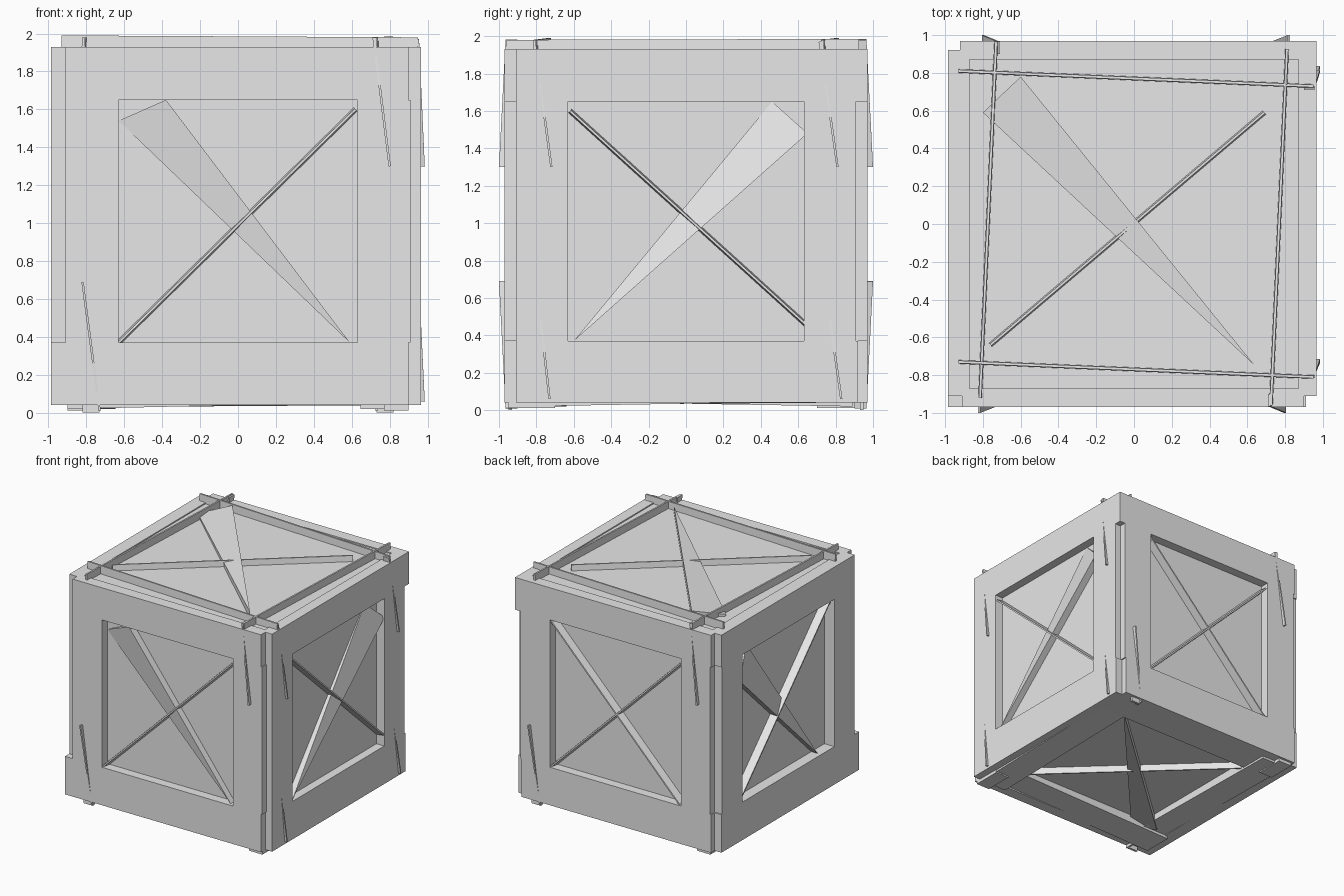
import bpy
import bmesh
from mathutils import Vector

cube = bpy.data.objects.get("Cube")
if cube:
    bpy.data.objects.remove(cube, do_unlink=True)

grey = bpy.data.materials.new("plain_grey")
grey.use_nodes = True
grey.diffuse_color = (0.8, 0.8, 0.8, 1)
grey.node_tree.nodes["Principled BSDF"].inputs["Base Color"].default_value = (0.8, 0.8, 0.8, 1)

# Each side maps (across, up, outward) to the model frame
SIDES = {
    "front": lambda u, v, n: (u, -n, v),
    "left": lambda u, v, n: (n, u, v),
    "back": lambda u, v, n: (-u, n, v),
    "right": lambda u, v, n: (-n, -u, v),
    "top": lambda u, v, n: (u, v, n),
    "bottom": lambda u, v, n: (u, v, -n),
}


def solid(name, side, points):
    """Flat-faced convex piece spanning the given points of one side."""
    bm = bmesh.new()
    for p in points:
        bm.verts.new(SIDES[side](*p))
    bmesh.ops.convex_hull(bm, input=bm.verts[:])
    bmesh.ops.dissolve_limit(bm, angle_limit=0.001, verts=bm.verts[:], edges=bm.edges[:])
    bmesh.ops.recalc_face_normals(bm, faces=bm.faces[:])
    mesh = bpy.data.meshes.new(name)
    bm.to_mesh(mesh)
    bm.free()
    mesh.materials.append(grey)
    obj = bpy.data.objects.new(name, mesh)
    bpy.context.collection.objects.link(obj)


def block(name, side, u, v, n):
    solid(name, side, [(a, b, c) for a in u for b in v for c in n])


def board(name, side, p, q, base, low, high_p, high_q, crest=None):
    """Board standing on edge from p to q, optionally narrower at its crest."""
    p, q = Vector(p), Vector(q)
    across = (q - p).orthogonal().normalized() / 2
    pts = []
    for end, high in ((p, high_p), (q, high_q)):
        for s in (-1, 1):
            pts.append((*(end + across * s * base), low))
            pts.append((*(end + across * s * (crest or base)), high))
    solid(name, side, pts)


def wedge(name, side, raised, sunk, tip, low, high):
    """Twisted brace that sinks into the panel along one edge."""
    solid(name, side, [(*raised, low), (*raised, high), (*sunk, low),
                       (*sunk, low + 0.025), (*tip, low), (*tip, high - 0.01)])


# Core box
block("crate_core", "top", (-0.89, 0.89), (-0.89, 0.89), (0.1, 1.92))

# Upright side frames: outer face distance, then ends of the rails
PANEL = 0.89
for side, face, rail_low, rail_high in (
        ("front", 0.97, (-0.985, 0.9), (-0.91, 0.9)),
        ("left", 0.965, (-0.91, 0.92), (-0.91, 0.97)),
        ("back", 0.97, (-0.9, 0.92), (-0.9, 0.92)),
        ("right", 0.985, (-0.92, 0.91), (-0.92, 0.91))):
    depth = (0.87, face)
    block(side + "_lower_rail", side, rail_low, (0.04, 0.37), depth)
    block(side + "_upper_rail", side, rail_high, (1.65, 1.93), depth)
    block(side + "_stile_a", side, (-0.91, -0.63), (0.37, 1.65), depth)
    block(side + "_stile_b", side, (0.63, 0.91), (0.37, 1.65), depth)

# Diagonal braces standing on edge
for side, p, q in (("front", (-0.63, 0.37), (0.62, 1.6)),
                   ("left", (-0.62, 1.6), (0.65, 0.45)),
                   ("back", (-0.63, 0.37), (0.62, 1.6)),
                   ("back", (-0.63, 1.64), (0.61, 0.37)),
                   ("right", (-0.63, 0.37), (0.63, 1.65))):
    board(side + "_edge_brace", side, p, q, 0.03, PANEL - 0.02, 0.96, 0.96, 0.012)

# Diagonal braces twisted into the panels
wedge("front_twisted_brace", "front", (-0.38, 1.65), (-0.63, 1.54), (0.59, 0.37), PANEL - 0.02, 0.955)
wedge("left_twisted_brace", "left", (0.65, 1.48), (0.46, 1.65), (-0.6, 0.37), PANEL - 0.02, 0.955)
wedge("right_twisted_brace", "right", (-0.63, 1.41), (-0.45, 1.65), (0.45, 0.37), PANEL - 0.02, 0.96)

# Thin slats breaking through the side frames
for side in ("front", "back"):
    board(side + "_lower_slat", side, (-0.82, 0.69), (-0.73, 0.01), 0.012, 0.9, 1.0, 0.965)
    board(side + "_upper_slat", side, (0.8, 1.3), (0.715, 1.98), 0.012, 0.9, 1.0, 0.965)
for p, q in (((-0.72, 1.3), (-0.81, 1.97)), ((0.81, 1.3), (0.715, 1.97)),
             ((-0.73, 0.06), (-0.8, 0.69)), ((0.83, 0.06), (0.74, 0.69))):
    board("left_slat", "left", p, q, 0.012, 0.9, 0.985, 0.955)

# Lid: four narrow boards on edge and two braces
for s in (-1, 1):
    board("lid_long_board", "top", (-0.93, s * 0.77 + 0.04), (0.95, s * 0.77 - 0.04),
          0.024, 1.87, 1.99, 1.98, 0.014)
    board("lid_cross_board", "top", (s * 0.77 - 0.045, -0.94 - 0.02 * s),
          (s * 0.77 + 0.04, 0.945 - 0.02 * s), 0.024, 1.87, 1.98, 1.985, 0.014)
board("lid_edge_brace", "top", (-0.76, -0.64), (0.69, 0.59), 0.03, 1.9, 1.97, 1.97, 0.012)
wedge("lid_twisted_brace", "top", (-0.6, 0.78), (-0.8, 0.59), (0.64, -0.75), 1.91, 1.985)

# Base: flat frame, slightly proud at alternate ends, and two braces
for s in (-1, 1):
    board("base_long_board", "bottom", (-0.9, s * 0.77), (0.9, s * 0.77), 0.26, -0.12,
          -0.03 - 0.01 * s, -0.05 + 0.01 * s)
    board("base_cross_board", "bottom", (s * 0.77, -0.89), (s * 0.77, 0.89), 0.25, -0.12,
          -0.035 + 0.015 * s, -0.035 - 0.015 * s)
board("base_edge_brace", "bottom", (0.7, -0.66), (-0.7, 0.66), 0.03, -0.12, -0.045, -0.045, 0.012)
wedge("base_twisted_brace", "bottom", (-0.75, -0.6), (-0.6, -0.75), (0.72, 0.72), -0.11, -0.03)
for s in (-1, 1):
    block("base_foot", "bottom", sorted((s * 0.77, s * 0.9)), sorted((s * -0.7, s * -0.95)), (-0.1, -0.012))

# Slat tips at the foot of the front and back
for side in ("front", "back"):
    block(side + "_slat_tip", side, (-0.82, -0.73), (0.0, 0.08), (0.93, 0.95))
